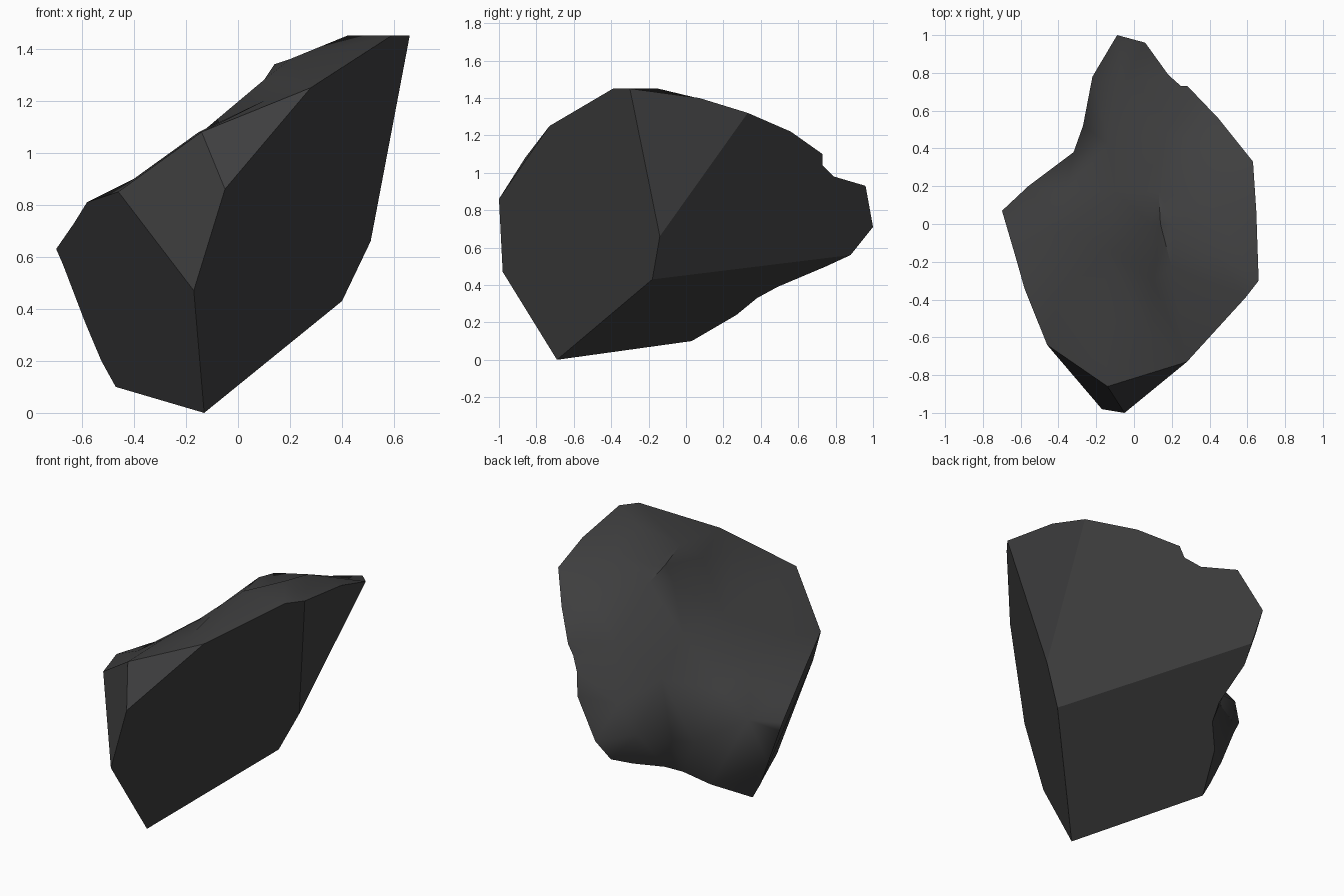
import bpy
import bmesh
from mathutils import Vector
from mathutils.geometry import delaunay_2d_cdt

cube = bpy.data.objects.get("Cube")
if cube:
    bpy.data.objects.remove(cube, do_unlink=True)


def point(x, y, z):
    return Vector((x, y, z))


def on_plane(a, b, c, outline):
    """Lift (y, z) outline points onto the plane through a, b and c."""
    n = (b - a).cross(c - a)
    return [Vector((a.x - (n.y * (y - a.y) + n.z * (z - a.z)) / n.x, y, z))
            for y, z in outline]


# Main corners of the broken stone
foot = point(-.13, -.69, 0)
low_right = point(.4, -.18, .43)
mid_right = point(.51, -.14, .66)
peak = point(.66, -.3, 1.45)
peak_front = point(.59, -.39, 1.45)
brow = point(.28, -.73, 1.25)
nose = point(-.05, -1, .86)
chin = point(-.17, -.98, .47)
ridge = point(-.14, -.86, 1.08)
cheek = point(-.46, -.64, .85)
low_left = point(-.47, .03, .1)
shoulder = point(.63, .33, 1.32)
tail_low = point(-.11, .88, .56)

# Chipped outlines, each lying in one flat fracture plane
left_chips = on_plane(foot, chin, cheek, [
    (-.34, .81), (-.165, .73), (.07, .63), (.06, .57), (.05, .35), (.03, .2)])
bottom_chips = on_plane(foot, low_right, low_left, [
    (.27, .24), (.38, .33), (.49, .39), (.75, .5)])
right_chips = on_plane(low_right, mid_right, shoulder, [
    (1, .71), (.96, .93), (.79, .98), (.73, 1.04), (.73, 1.1), (.56, 1.22)])
top_chips = on_plane(mid_right, peak, shoulder, [(.07, 1.4)])

# Flat fracture faces
facets = [
    [foot, low_right, mid_right, peak, peak_front, brow, nose, chin],
    [foot, chin, cheek, *left_chips, low_left],
    [foot, low_left, *bottom_chips, tail_low, low_right],
    [low_right, tail_low, *right_chips, shoulder, mid_right],
    [mid_right, shoulder, *top_chips, peak],
    [chin, nose, ridge, cheek],
    [nose, brow, ridge],
]

# Weathered upper surface: rim, sharp crease and gentle inner form
rim = [peak, peak_front, brow, ridge, cheek, *left_chips, low_left,
       *bottom_chips, tail_low, *right_chips, shoulder, *top_chips]
crease = [point(.13, .17, 1.3), point(.14, 0, 1.34), point(.2, -.23, 1.36)]
beside_crease = [point(.22, 0, 1.31), point(.09, 0, 1.26), point(.1, -.3, 1.28)]
crown = [point(.42, -.15, 1.45), point(.4, .1, 1.39), point(.3, .45, 1.22),
         point(.1, -.6, 1.2), point(-.15, -.5, 1.08), point(-.4, -.4, .9)]
slope = [point(-.15, -.15, 1.07), point(-.4, -.05, .86), point(-.36, .18, .78),
         point(-.1, .17, 1.05), point(-.13, .42, .88), point(.13, .5, 1.06),
         point(-.06, .74, .83)]
back_bulge = [point(-.56, .2, .66), point(-.32, .38, .53),
              point(-.27, .52, .58), point(-.22, .78, .7)]
surface = rim + crease + beside_crease + crown + slope + back_bulge

# Triangulate the surface as seen square on
across = Vector((-.825, -.565, 0))
upward = Vector((.239, -.349, .906))
flat = [Vector((p.dot(across), p.dot(upward))) for p in surface]
count = len(rim)
edges = [(i, (i + 1) % count) for i in range(count)]
edges += [(count, count + 1), (count + 1, count + 2)]
result = delaunay_2d_cdt(flat, edges, [list(range(count))], 1, 1e-6)
triangles, sources = result[2], result[3]

bm = bmesh.new()
lookup = {}


def vert(p):
    key = tuple(round(c, 4) for c in p)
    if key not in lookup:
        lookup[key] = bm.verts.new(p)
    return lookup[key]


for facet in facets:
    bm.faces.new([vert(p) for p in facet]).smooth = False
for tri in triangles:
    corners = [vert(surface[sources[i][0]]) for i in tri if sources[i]]
    if len(set(corners)) == 3:
        bm.faces.new(corners).smooth = True

# Keep the fracture borders and the crease sharp
crease_verts = {vert(p) for p in crease}
for edge in bm.edges:
    border = any(not f.smooth for f in edge.link_faces)
    edge.smooth = not (border or set(edge.verts) <= crease_verts)
bmesh.ops.recalc_face_normals(bm, faces=bm.faces)

mesh = bpy.data.meshes.new("stone_shard")
bm.to_mesh(mesh)
bm.free()
stone = bpy.data.objects.new("stone_shard", mesh)
bpy.context.collection.objects.link(stone)

# Dark stone
material = bpy.data.materials.new("dark_stone")
material.use_nodes = True
colour = (.05, .05, .051, 1)
material.diffuse_color = colour
material.node_tree.nodes["Principled BSDF"].inputs["Base Color"].default_value = colour
mesh.materials.append(material)
